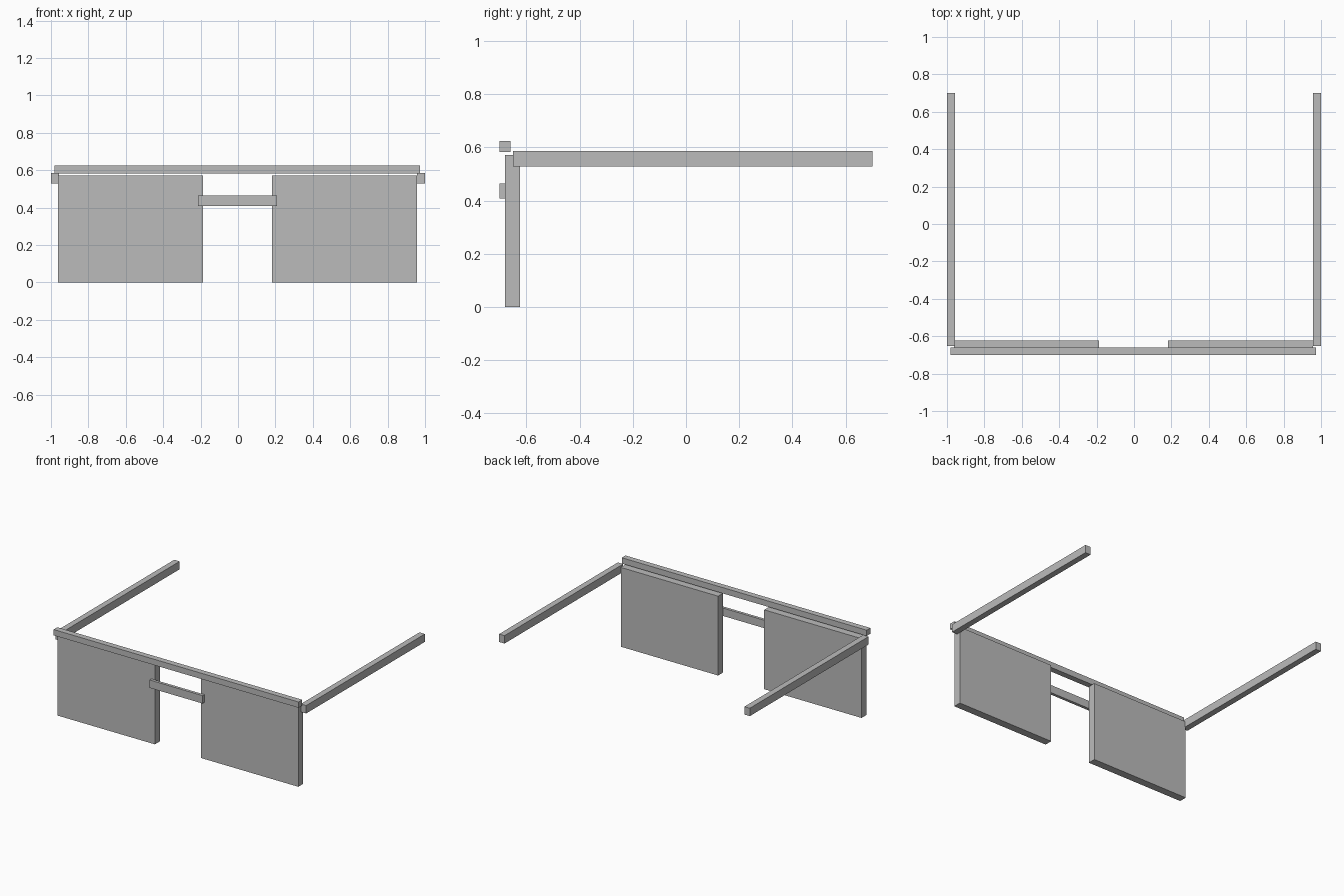
import bpy

if "Cube" in bpy.data.objects:
    bpy.data.objects.remove(bpy.data.objects["Cube"], do_unlink=True)

# Single grey material
grey = bpy.data.materials.new("plain_grey")
grey.use_nodes = True
colour = (0.5, 0.5, 0.5, 1)
grey.diffuse_color = colour
grey.node_tree.nodes["Principled BSDF"].inputs["Base Color"].default_value = colour


def box(name, x, y, z):
    """Add a box spanning the given (min, max) ranges."""
    spans = (x, y, z)
    bpy.ops.mesh.primitive_cube_add(size=1, location=[(a + b) / 2 for a, b in spans])
    obj = bpy.context.object
    obj.name = name
    obj.scale = [b - a for a, b in spans]
    bpy.ops.object.transform_apply(location=False, rotation=False, scale=True)
    obj.data.materials.append(grey)
    return obj


SHIFT = -0.003  # the front frame sits slightly off centre

# Lenses and temple arms, one per side
for side, sign in (("left", 1), ("right", -1)):
    lens_x = sorted((sign * 0.184 + SHIFT, sign * 0.96 + SHIFT))
    box(side + "_lens", lens_x, (-0.68, -0.624), (0, 0.572))
    arm_x = sorted((sign * 0.957, sign * 1.0))
    box(side + "_temple_arm", arm_x, (-0.651, 0.701), (0.529, 0.586))

# Brow bar and nose bridge
box("brow_bar", (-0.977 + SHIFT, 0.977 + SHIFT), (-0.701, -0.659), (0.582, 0.624))
box("nose_bridge", (-0.212 + SHIFT, 0.212 + SHIFT), (-0.701, -0.68), (0.408, 0.465))
